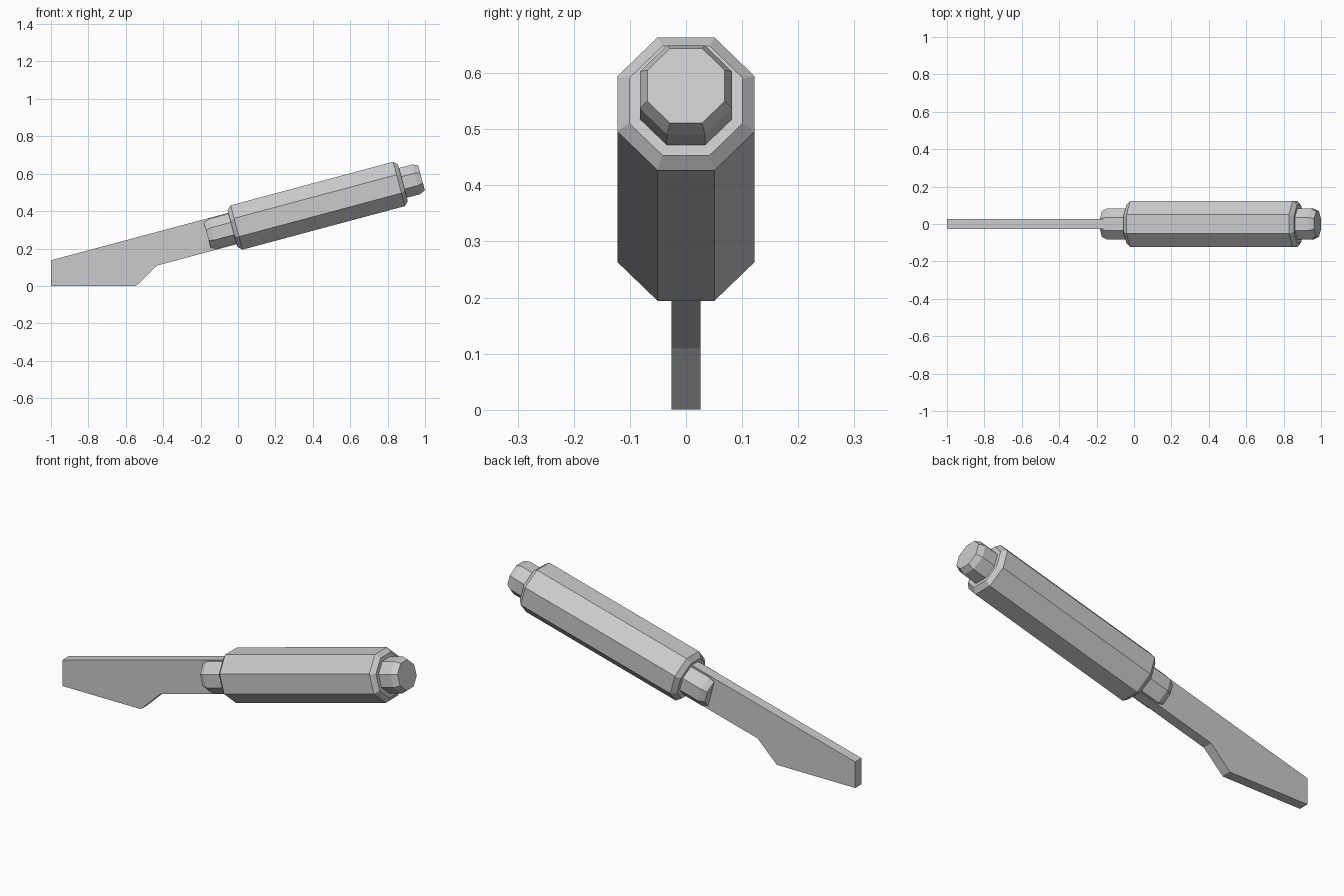
import bpy, math
from mathutils import Matrix, Vector

cube = bpy.data.objects.get("Cube")
if cube:
    bpy.data.objects.remove(cube, do_unlink=True)

grey = bpy.data.materials.new("plain grey")
grey.use_nodes = True
grey.diffuse_color = (0.6, 0.6, 0.6, 1)
grey.node_tree.nodes["Principled BSDF"].inputs["Base Color"].default_value = (0.6, 0.6, 0.6, 1)

# The handle axis rises towards +x
TILT = Matrix.Translation((0, 0, 0.3145)) @ Matrix.Rotation(-math.radians(15), 4, 'Y')
SIDES = 8


def make_object(name, verts, faces):
    mesh = bpy.data.meshes.new(name)
    mesh.from_pydata(verts, [], faces)
    mesh.materials.append(grey)
    obj = bpy.data.objects.new(name, mesh)
    bpy.context.collection.objects.link(obj)
    return obj


def octagon_bar(name, profile):
    """Capped octagonal bar; profile holds (distance along axis, flat-to-centre radius)."""
    verts, faces = [], []
    for u, apothem in profile:
        r = apothem / math.cos(math.pi / SIDES)
        for i in range(SIDES):
            a = 2 * math.pi * (i + 0.5) / SIDES
            verts.append(TILT @ Vector((u, r * math.cos(a), r * math.sin(a))))
    for k in range(len(profile) - 1):
        for i in range(SIDES):
            j = (i + 1) % SIDES
            a, b = k * SIDES, (k + 1) * SIDES
            faces.append((a + i, a + j, b + j, b + i))
    faces.append(tuple(reversed(range(SIDES))))
    last = (len(profile) - 1) * SIDES
    faces.append(tuple(range(last, last + SIDES)))
    for n, f in enumerate(faces[:-2]):
        faces[n] = tuple(reversed(f))
    return make_object(name, verts, [tuple(reversed(f)) for f in faces])


# Grip with bevelled ends, front collar and end cap
octagon_bar("handle", [(-0.031, 0.101), (-0.008, 0.1225), (0.891, 0.1225), (0.913, 0.101)])
octagon_bar("front_collar", [(-0.17, 0.069), (-0.141, 0.082), (0.0, 0.082)])
octagon_bar("end_cap", [(0.88, 0.082), (0.987, 0.082), (1.016, 0.069)])

# Flat blade with a dropped, angled tip, its root set inside the handle
root_top = TILT @ Vector((0, 0, 0.0868))
root_low = TILT @ Vector((0, 0, -0.0868))
outline = [(-1, 0), (-0.545, 0), (-0.433, 0.109),
           (root_low.x, root_low.z), (root_top.x, root_top.z), (-1, 0.137)]
n = len(outline)
verts = [(x, y, z) for y in (-0.026, 0.026) for x, z in outline]
faces = [tuple(range(n)), tuple(reversed(range(n, 2 * n)))]
faces += [(i, i + n, (i + 1) % n + n, (i + 1) % n) for i in range(n)]
make_object("blade", verts, faces)

# Make every face point outward
import bmesh
for name in ("handle", "front_collar", "end_cap", "blade"):
    mesh = bpy.data.objects[name].data
    bm = bmesh.new()
    bm.from_mesh(mesh)
    bmesh.ops.recalc_face_normals(bm, faces=bm.faces)
    bm.to_mesh(mesh)
    bm.free()
